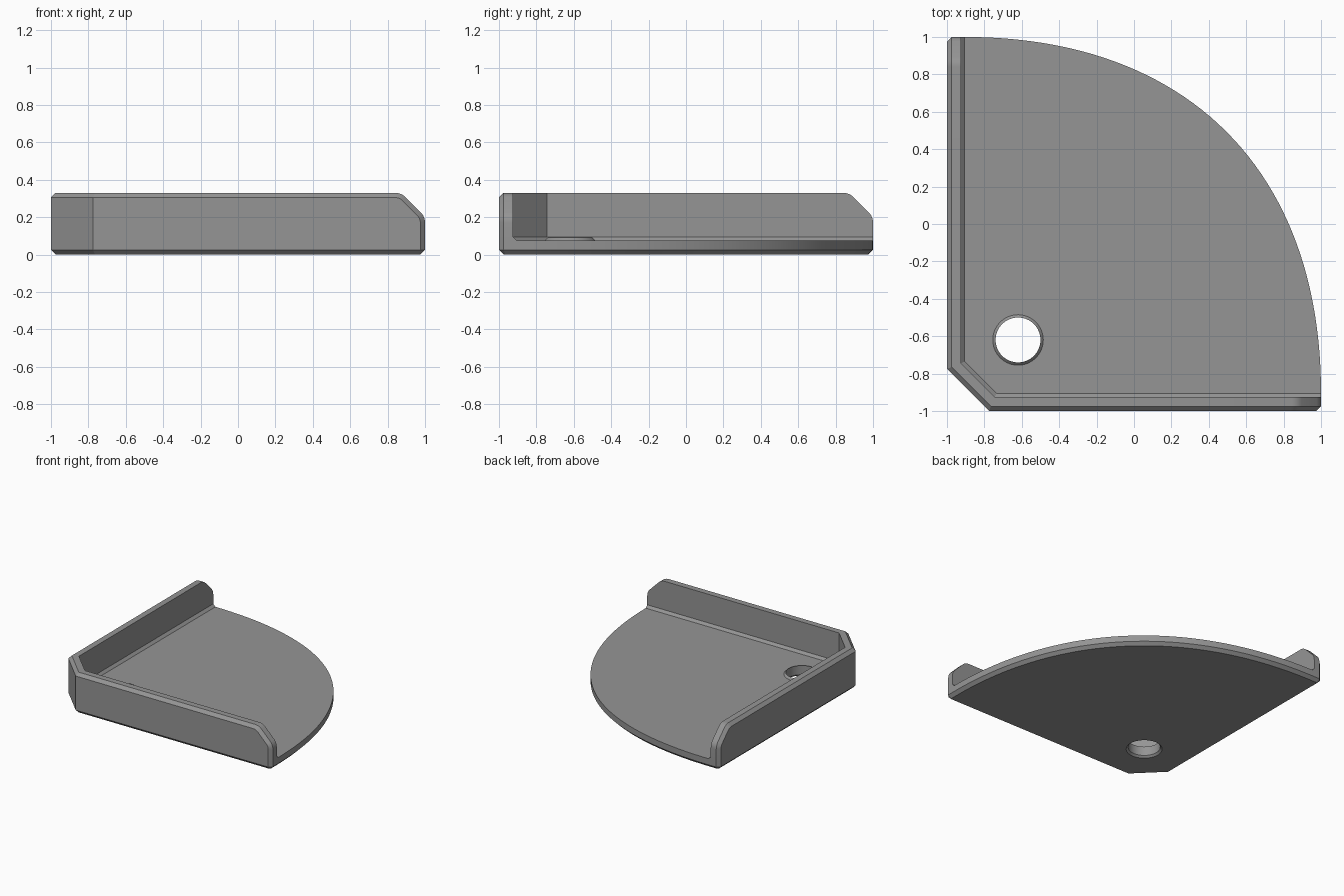
import bpy, bmesh, math
from mathutils import Vector

cube = bpy.data.objects.get("Cube")
if cube:
    bpy.data.objects.remove(cube)

FLOOR, TOP, BEVEL, WALL, FILLET = 0.075, 0.33, 0.025, 0.075, 0.02
HOLE_AT, HOLE_R = -0.62, 0.12

grey = bpy.data.materials.new("plain grey")
grey.use_nodes = True
colour = (0.3, 0.3, 0.3, 1)
grey.diffuse_color = colour
grey.node_tree.nodes["Principled BSDF"].inputs["Base Color"].default_value = colour


def finish(bm, name):
    bmesh.ops.remove_doubles(bm, verts=bm.verts, dist=0.0005)
    bmesh.ops.recalc_face_normals(bm, faces=bm.faces)
    mesh = bpy.data.meshes.new(name)
    bm.to_mesh(mesh)
    bm.free()
    mesh.materials.append(grey)
    obj = bpy.data.objects.new(name, mesh)
    bpy.context.collection.objects.link(obj)
    return obj


def smooth(obj):
    bpy.ops.object.select_all(action='DESELECT')
    obj.select_set(True)
    bpy.context.view_layer.objects.active = obj
    bpy.ops.object.shade_smooth_by_angle(angle=math.radians(30))


def loft(bm, rings, spans=None, caps=(True, True)):
    """Bridge rings of points; spans limits which edges get side faces."""
    rows = [[bm.verts.new(p) for p in ring] for ring in rings]
    n = len(rows[0])
    for a, b in zip(rows, rows[1:]):
        for i in (range(n) if spans is None else spans):
            j = (i + 1) % n
            bm.faces.new((a[i], a[j], b[j], b[i]))
    for row, cap in zip((rows[0], rows[-1]), caps):
        if cap:
            bm.faces.new(row)


def corner(d):
    """Start of a straight wall at depth d, on the clipped corner's mitre."""
    return -0.775 + d * math.tan(math.pi / 8)


def circle(r, z, n=64):
    return [(HOLE_AT + r * math.cos(2 * math.pi * i / n),
             HOLE_AT + r * math.sin(2 * math.pi * i / n), z) for i in range(n)]


def inset(points, d):
    """Move a counter-clockwise outline inward by d."""
    out = []
    for i, p in enumerate(points):
        a = (p - points[i - 1]).normalized()
        b = (points[(i + 1) % len(points)] - p).normalized()
        na, nb = Vector((-a.y, a.x)), Vector((-b.y, b.x))
        out.append(p + (na + nb) * d / (1 + na.dot(nb)))
    return out


# Floor: quarter outline with a curved edge and bevelled underside
edge = 1 - BEVEL
start = -1 + WALL + FILLET
reach = start + 1.19
outline = [Vector(p) for p in ((-1, edge), (-1, corner(0)), (corner(0), -1),
                               (edge, -1), (1, -edge))]
for i in range(49):
    t = i / 48
    u = 1 - t
    w = (u ** 3, 3 * u * u * t, 3 * u * t * t, t ** 3)
    outline.append(Vector((w[0] + w[1] + w[2] * reach + w[3] * start,
                           w[0] * start + w[1] * reach + w[2] + w[3])))
outline.append(Vector((-edge, 1)))
bm = bmesh.new()
loft(bm, [[(p.x, p.y, z) for p in ring] for ring, z in
          ((inset(outline, BEVEL), 0), (outline, BEVEL), (outline, FLOOR))])
floor = finish(bm, "floor")

# Hole through the floor, countersunk below
bm = bmesh.new()
loft(bm, [circle(HOLE_R + 0.025, -0.01), circle(HOLE_R, 0.015), circle(HOLE_R, 0.2)])
cutter = finish(bm, "hole_cutter")
cutter.hide_render = True
cut = floor.modifiers.new("hole", 'BOOLEAN')
cut.operation, cut.solver, cut.object = 'DIFFERENCE', 'EXACT', cutter
bpy.context.view_layer.objects.active = floor
bpy.ops.object.modifier_apply(modifier=cut.name)
bpy.data.objects.remove(cutter)
smooth(floor)

# Raised lip around the hole
bm = bmesh.new()
loft(bm, [circle(HOLE_R + 0.015, FLOOR), circle(HOLE_R, FLOOR + 0.015),
          circle(HOLE_R, FLOOR)], caps=(False, False))
smooth(finish(bm, "hole_lip"))


def wall_side(d, trim):
    """Side shape of a wall at depth d, shrunk by trim, rounded at its free end."""
    r = 0.08 - trim
    pts = [(corner(d), FLOOR), (1 - trim, FLOOR)]
    for cx, cz, a0 in ((0.92, 0.17, 0), (0.84, 0.25, 45)):
        for k in range(6):
            a = math.radians(a0 + 9 * k)
            pts.append((cx + r * math.cos(a), cz + r * math.sin(a)))
    pts.append((corner(d), TOP - trim))
    return [(x, -1 + d, z) for x, z in pts]


# Walls: two mirrored sides joined by the clipped corner
layers = ((0, BEVEL), (BEVEL, 0), (WALL, 0))
bm = bmesh.new()
sides = [wall_side(d, trim) for d, trim in layers]
for swap in (False, True):
    rings = [[(y, x, z) if swap else (x, y, z) for x, y, z in s] for s in sides]
    loft(bm, rings, range(1, len(rings[0]) - 1))
rings = []
for d, trim in layers:
    a, b = (-1 + d, corner(d)), (corner(d), -1 + d)
    rings.append([(*a, FLOOR), (*b, FLOOR), (*b, TOP - trim), (*a, TOP - trim)])
loft(bm, rings, [2])
smooth(finish(bm, "walls"))

# Sloped strip where the walls meet the floor
bm = bmesh.new()
rings = []
for d, z in ((WALL, FLOOR), (WALL, FLOOR + FILLET), (WALL + FILLET, FLOOR)):
    rings.append([(-1 + d, 1, z), (-1 + d, corner(d), z),
                  (corner(d), -1 + d, z), (1, -1 + d, z)])
loft(bm, rings[1:], range(3), (False, False))
for k in (0, 3):
    bm.faces.new([bm.verts.new(r[k]) for r in rings])
finish(bm, "inner_fillet")
